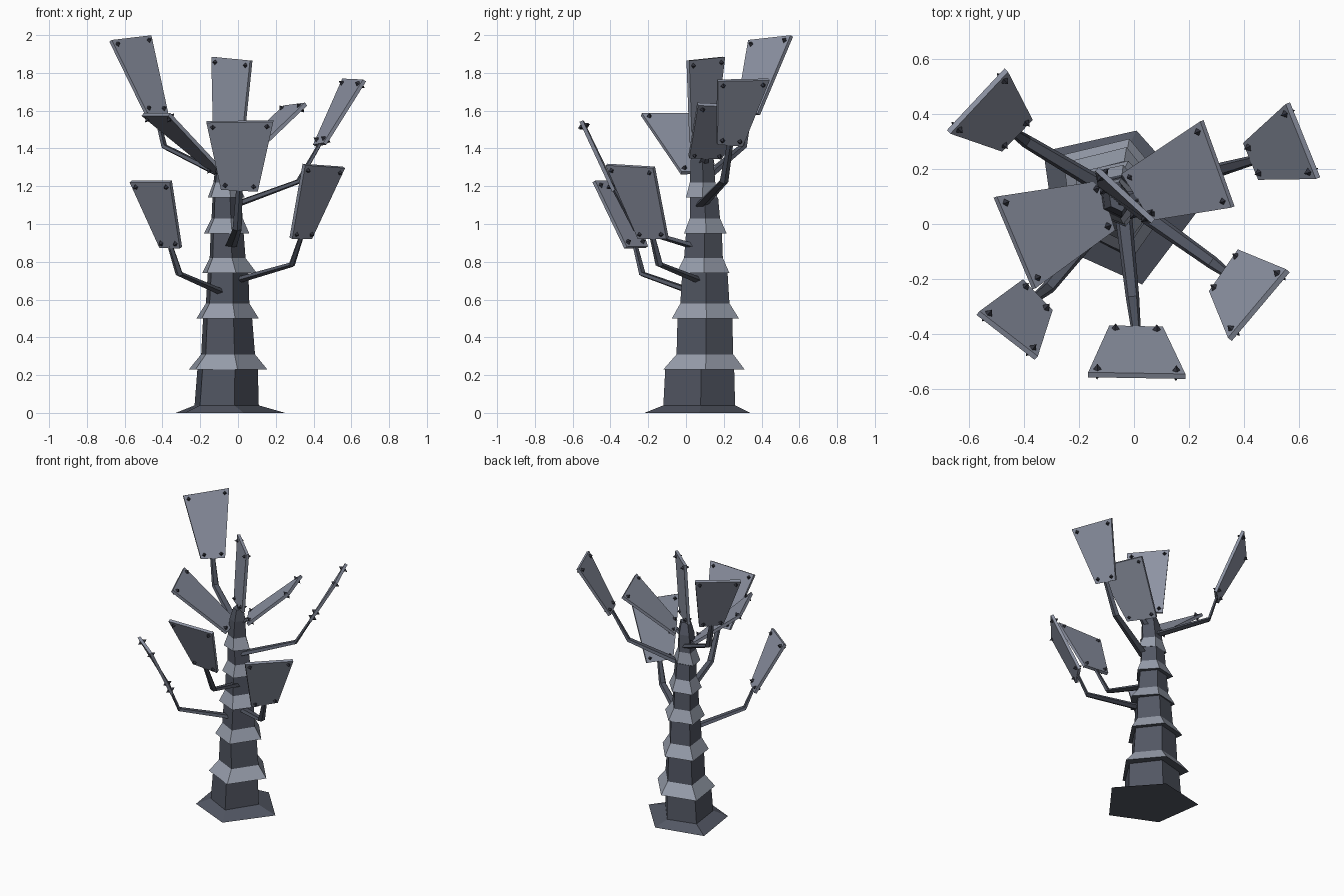
import bpy, bmesh, math
from mathutils import Vector

if "Cube" in bpy.data.objects:
    bpy.data.objects.remove(bpy.data.objects["Cube"])


def material(name, colour):
    m = bpy.data.materials.new(name)
    m.diffuse_color = (*colour, 1)
    m.use_nodes = True
    m.node_tree.nodes["Principled BSDF"].inputs["Base Color"].default_value = m.diffuse_color
    return m


BARK = material("dark_bark", (0.085, 0.095, 0.125))
COLLAR = material("pale_collar", (0.31, 0.34, 0.41))
LEAF = material("leaf_slate", (0.27, 0.295, 0.37))
STUD = material("stud_dark", (0.03, 0.032, 0.045))


def make(name, verts, faces, mat):
    me = bpy.data.meshes.new(name)
    me.from_pydata([tuple(v) for v in verts], [], faces)
    bm = bmesh.new()
    bm.from_mesh(me)
    bmesh.ops.recalc_face_normals(bm, faces=bm.faces)
    bm.to_mesh(me)
    bm.free()
    me.materials.append(mat)
    ob = bpy.data.objects.new(name, me)
    bpy.context.collection.objects.link(ob)
    return ob


def loft(name, rings, mat):
    n = len(rings[0])
    verts = [v for r in rings for v in r]
    faces = [(k * n + i, k * n + (i + 1) % n, (k + 1) * n + (i + 1) % n, (k + 1) * n + i)
             for k in range(len(rings) - 1) for i in range(n)]
    last = (len(rings) - 1) * n
    faces += [tuple(range(n))[::-1], tuple(range(last, last + n))]
    return make(name, verts, faces, mat)


# Uneven five-sided trunk section, normalised to -1..1
PENTA = [(1.0, 0.04), (0.17, 1.0), (-1.0, 0.73), (-0.83, -0.5), (0.24, -1.0)]


def ring(z, x0, x1, y0, y1):
    return [Vector(((x0 + x1) / 2 + px * (x1 - x0) / 2,
                    (y0 + y1) / 2 + py * (y1 - y0) / 2, z)) for px, py in PENTA]


# Trunk: foot, straight segments and flared collars as one stepped loft
TRUNK = [
    (0.00, -0.33, 0.25, -0.22, 0.34), (0.04, -0.23, 0.11, -0.12, 0.26),
    (0.23, -0.215, 0.105, -0.11, 0.255), (0.23, -0.26, 0.155, -0.12, 0.31),
    (0.31, -0.195, 0.09, -0.05, 0.25), (0.50, -0.185, 0.075, -0.045, 0.245),
    (0.50, -0.22, 0.11, -0.075, 0.28), (0.58, -0.17, 0.06, -0.03, 0.23),
    (0.74, -0.16, 0.055, -0.02, 0.22), (0.74, -0.19, 0.10, -0.05, 0.23),
    (0.82, -0.15, 0.04, -0.01, 0.195), (0.95, -0.145, 0.03, 0.0, 0.19),
    (0.95, -0.18, 0.06, -0.01, 0.215), (1.03, -0.14, 0.025, 0.02, 0.18),
    (1.14, -0.135, 0.015, 0.02, 0.17), (1.14, -0.16, 0.035, 0.0, 0.165),
    (1.22, -0.13, 0.0, 0.02, 0.155), (1.34, -0.115, 0.0, 0.025, 0.145),
    (1.42, -0.09, -0.015, 0.045, 0.12),
]
trunk = loft("trunk", [ring(*r) for r in TRUNK], BARK)
# Sloping collar faces are paler than the segments between them
trunk.data.materials.append(COLLAR)
for band in (3, 6, 9, 12, 15):
    for i in range(5):
        trunk.data.polygons[band * 5 + i].material_index = 1


# Branches: flattened, tapering five-sided tubes along a short bent path
def branch(name, pts, wide=0.03, thin=0.016):
    pts = [Vector(p) for p in pts]
    flat = pts[-1] - pts[0]
    side = Vector((-flat.y, flat.x, 0)).normalized()
    rings = []
    for i, p in enumerate(pts):
        a, b = pts[max(i - 1, 0)], pts[min(i + 1, len(pts) - 1)]
        up = side.cross((b - a).normalized())
        s = 1.1 - 0.5 * i / (len(pts) - 1)
        rings.append([p + s * (side * wide * math.cos(t) + up * thin * math.sin(t))
                      for t in (math.pi / 2 + k * math.tau / 5 for k in range(5))])
    loft(name, rings, BARK)


# Leaves: trapezoid plates with a pointed stud through each corner
def leaf(name, corners, half=0.010):
    c = [Vector(p) for p in corners]
    n = (c[2] - c[0]).cross(c[3] - c[1]).normalized()
    loft(name, [[p - n * half for p in c], [p + n * half for p in c]], LEAF)
    verts, faces = [], []
    for i, p in enumerate(c):
        u = (c[(i + 1) % 4] - p).normalized()
        w = (c[i - 1] - p).normalized()
        q = p + (u + w) * 0.028
        v = n.cross(u)
        b = len(verts)
        verts += [q + n * 0.032, q - n * 0.032]
        verts += [q + 0.021 * (u * math.cos(k * math.pi / 2) + v * math.sin(k * math.pi / 2))
                  for k in range(4)]
        for k in range(4):
            j, m = b + 2 + k, b + 2 + (k + 1) % 4
            faces += [(b, j, m), (b + 1, m, j)]
    make(name + "_studs", verts, faces, STUD)


# Each leaf: two outer corners, then two inner corners
LEAVES = {
    "back_left_leaf": [(-0.675, 0.335, 1.97), (-0.465, 0.56, 1.995),
                       (-0.375, 0.385, 1.58), (-0.487, 0.27, 1.585)],
    "right_leaf": [(0.56, 0.44, 1.765), (0.67, 0.167, 1.76),
                   (0.46, 0.164, 1.425), (0.405, 0.298, 1.415)],
    "front_left_leaf": [(-0.568, -0.324, 1.225), (-0.356, -0.488, 1.225),
                        (-0.302, -0.32, 0.875), (-0.41, -0.208, 0.877)],
    "front_leaf": [(-0.167, -0.549, 1.54), (0.187, -0.555, 1.545),
                   (0.105, -0.383, 1.175), (-0.09, -0.378, 1.185)],
    "front_right_leaf": [(0.56, -0.17, 1.30), (0.349, -0.42, 1.315),
                         (0.28, -0.25, 0.925), (0.385, -0.098, 0.925)],
    "top_right_leaf": [(0.247, 0.376, 1.62), (0.36, 0.062, 1.635),
                       (0.067, 0.015, 1.355), (-0.04, 0.185, 1.35)],
    "top_left_leaf": [(-0.505, 0.098, 1.58), (-0.364, -0.236, 1.58),
                      (-0.075, -0.025, 1.27), (-0.13, 0.155, 1.275)],
    "upright_leaf": [(-0.135, 0.2, 1.885), (0.07, 0.01, 1.865),
                     (0.025, 0.025, 1.43), (-0.125, 0.145, 1.43)],
}
# Branch root and bend for each leaf; the tip runs just into the leaf
BRANCHES = {
    "back_left_leaf": [(-0.07, 0.11, 1.25), (-0.39, 0.30, 1.41)],
    "right_leaf": [(-0.02, 0.08, 1.10), (0.32, 0.20, 1.225)],
    "front_left_leaf": [(-0.08, 0.05, 0.635), (-0.31, -0.23, 0.735)],
    "front_leaf": [(-0.04, 0.05, 0.88), (-0.005, -0.27, 0.975)],
    "front_right_leaf": [(-0.01, 0.07, 0.70), (0.285, -0.14, 0.785)],
    "top_right_leaf": [(-0.055, 0.085, 1.30)],
    "top_left_leaf": [(-0.05, 0.085, 1.24)],
    "upright_leaf": [(-0.056, 0.084, 1.30)],
}
for name, corners in LEAVES.items():
    leaf(name, corners)
    inner = (Vector(corners[2]) + Vector(corners[3])) / 2
    outer = (Vector(corners[0]) + Vector(corners[1])) / 2
    branch(name.replace("leaf", "branch"), BRANCHES[name] + [inner.lerp(outer, 0.04)])
